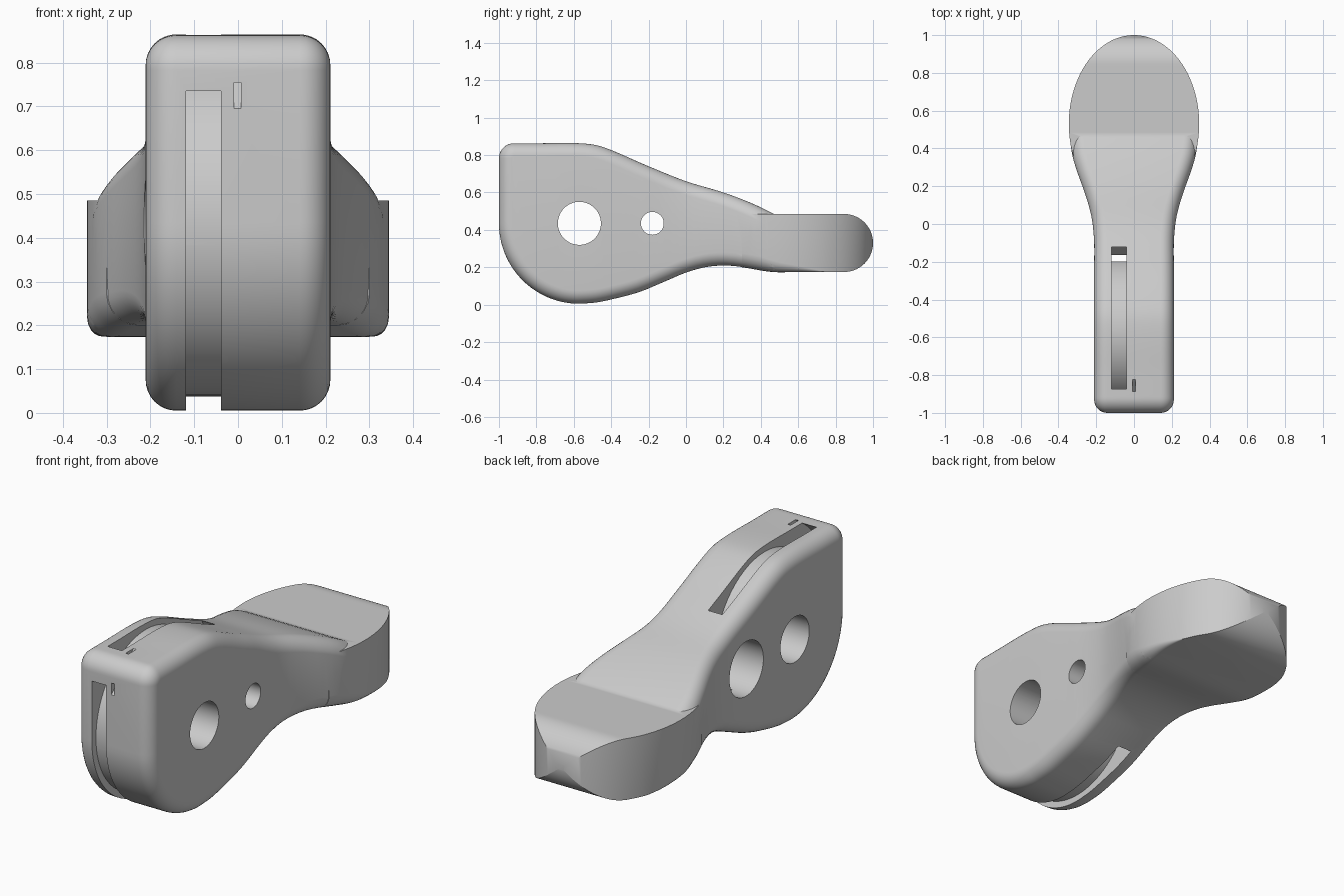
import bpy, bmesh, math
from mathutils import Matrix

cube = bpy.data.objects.get("Cube")
if cube:
    bpy.data.objects.remove(cube)

grey = bpy.data.materials.new("light_grey")
grey.use_nodes = True
grey.diffuse_color = (0.6, 0.6, 0.6, 1)
grey.node_tree.nodes["Principled BSDF"].inputs["Base Color"].default_value = (0.6, 0.6, 0.6, 1)

AXLE = (-0.57, 0.435)   # y, z of the main bore
PIN = (-0.18, 0.435)
FILLET = 0.07


def curve(points):
    """Smooth interpolation through a few points."""
    def slope(i):
        a, b = points[max(i - 1, 0)], points[min(i + 1, len(points) - 1)]
        return (b[1] - a[1]) / (b[0] - a[0])

    def value(y):
        y = min(max(y, points[0][0]), points[-1][0])
        i = max(k for k in range(len(points) - 1) if points[k][0] <= y)
        (x0, v0), (x1, v1) = points[i], points[i + 1]
        h = x1 - x0
        t = (y - x0) / h
        return (v0 * (1 + 2 * t) * (1 - t) ** 2 + slope(i) * h * t * (1 - t) ** 2
                + v1 * t * t * (3 - 2 * t) + slope(i + 1) * h * t * t * (t - 1))
    return value


ridge = curve([(-1, .863), (-.8, .863), (-.57, .863), (-.45, .845), (-.2, .74),
               (0, .66), (.2, .6), (.35, .543), (.47, .485), (.52, .455)])
belly = curve([(-.57, .005), (-.48, .012), (-.4, .028), (-.25, .068), (-.1, .13), (0, .172),
               (.1, .2), (.2, .21), (.3, .202), (.46, .177), (.6, .177), (1, .177)])
half_width = curve([(-1, .211), (-.2, .211), (-.07, .211), (.03, .22), (.1, .235), (.2, .265),
                    (.3, .3), (.4, .328), (.52, .34)])


def top_z(y):
    r = 0.08
    d = max(0, r - (y + 1))
    return ridge(y) - r + math.sqrt(r * r - d * d)


def bottom_z(y):
    if y < AXLE[0]:
        return AXLE[1] - math.sqrt(max(0, .43 ** 2 - (y - AXLE[0]) ** 2))
    return belly(y)


def finish(name, bm):
    bmesh.ops.recalc_face_normals(bm, faces=bm.faces)
    mesh = bpy.data.meshes.new(name)
    bm.to_mesh(mesh)
    bm.free()
    obj = bpy.data.objects.new(name, mesh)
    bpy.context.collection.objects.link(obj)
    mesh.materials.append(grey)
    return obj


def make_body():
    """Side profile with rounded edges, widened towards the back."""
    n = 64
    ys = [-1 + 1.5 * (i / (n - 1)) ** 1.8 for i in range(n)]
    ring = [(y, top_z(y)) for y in ys] + [(y, bottom_z(y)) for y in reversed(ys)]
    count = len(ring)
    normals = []
    for i in range(count):
        a, b = ring[i - 1], ring[(i + 1) % count]
        dy, dz = b[0] - a[0], b[1] - a[1]
        length = math.hypot(dy, dz)
        normals.append((dz / length, -dy / length))
    bm = bmesh.new()
    steps = 8
    angles = [math.pi / 2 * k / steps for k in range(steps + 1)]
    layers = [(-1, a) for a in reversed(angles)] + [(1, a) for a in angles]
    rows = []
    for side, a in layers:
        inset = FILLET * (1 - math.cos(a))
        drop = FILLET * (1 - math.sin(a))
        rows.append([bm.verts.new((side * (half_width(y) - drop), y + ny * inset, z + nz * inset))
                     for (y, z), (ny, nz) in zip(ring, normals)])
    for r0, r1 in zip(rows, rows[1:]):
        for i in range(count):
            j = (i + 1) % count
            bm.faces.new((r0[i], r0[j], r1[j], r1[i]))
    for row in (rows[0], rows[-1]):
        for i in range(n - 1):
            bm.faces.new((row[i], row[i + 1], row[count - 2 - i], row[count - 1 - i]))
    return finish("handle_body", bm)


def make_bulb():
    """Oval thumb rest with a rounded tip."""
    bm = bmesh.new()
    rows = []
    n = 48
    for i in range(n):
        y = .3 + .6995 * math.sin(math.pi / 2 * i / (n - 1))
        w = .345 * math.sqrt(1 - ((y - .53) / .47) ** 2)
        tip = max(0, y - .845)
        h = math.sqrt(.155 ** 2 - tip ** 2)
        low = .33 - h if tip else belly(y) - .002
        r = .075 * min(1, max(0, (.75 - y) / .35)) + .0005 * w
        half = [(w, .33 + h)]
        for k in range(6):
            a = math.pi / 2 * k / 5
            half.append((w - r * (1 - math.cos(a)), low + r * (1 - math.sin(a))))
        loop = half + [(-x, z) for x, z in reversed(half)]
        rows.append([bm.verts.new((x, y, z)) for x, z in loop])
    for r0, r1 in zip(rows, rows[1:]):
        for i in range(len(r0)):
            j = (i + 1) % len(r0)
            bm.faces.new((r0[i], r0[j], r1[j], r1[i]))
    bm.faces.new(rows[0])
    bm.faces.new(rows[-1])
    return finish("thumb_rest", bm)


def disc(name, centre, radius, x0, x1):
    bm = bmesh.new()
    place = Matrix.Translation(((x0 + x1) / 2, *centre)) @ Matrix.Rotation(math.pi / 2, 4, 'Y')
    bmesh.ops.create_cone(bm, cap_ends=True, segments=96, radius1=radius, radius2=radius,
                          depth=x1 - x0, matrix=place)
    return finish(name, bm)


def combine(target, other, operation):
    mod = target.modifiers.new(other.name, 'BOOLEAN')
    mod.operation = operation
    mod.solver = 'EXACT'
    mod.object = other
    bpy.context.view_layer.objects.active = target
    bpy.ops.object.modifier_apply(modifier=mod.name)
    bpy.data.objects.remove(other)


body = make_body()
combine(body, make_bulb(), 'UNION')

# Ring-shaped slot: wide disc removed, smaller core put back
combine(body, disc("slot_cutter", AXLE, .525, -.119, -.039), 'DIFFERENCE')
combine(body, disc("slot_core", AXLE, .397, -.125, -.033), 'UNION')

# Bores: main axle, pin and the wider pin recess on one side
combine(body, disc("axle_cutter", AXLE, .115, -.5, .5), 'DIFFERENCE')
combine(body, disc("pin_cutter", PIN, .061, -.5, .5), 'DIFFERENCE')
combine(body, disc("recess_cutter", PIN, .138, -.5, .005), 'DIFFERENCE')

# Thin notch through the upper front corner
bm = bmesh.new()
bmesh.ops.create_cube(bm, size=1, matrix=Matrix.Translation((-.001, -.928, .794))
                      @ Matrix.Rotation(math.radians(43.6), 4, 'X') @ Matrix.Diagonal((.016, .5, .043, 1)))
combine(body, finish("notch_cutter", bm), 'DIFFERENCE')

bpy.ops.object.select_all(action='DESELECT')
body.select_set(True)
bpy.context.view_layer.objects.active = body
bpy.ops.object.shade_smooth_by_angle(angle=math.radians(30))
